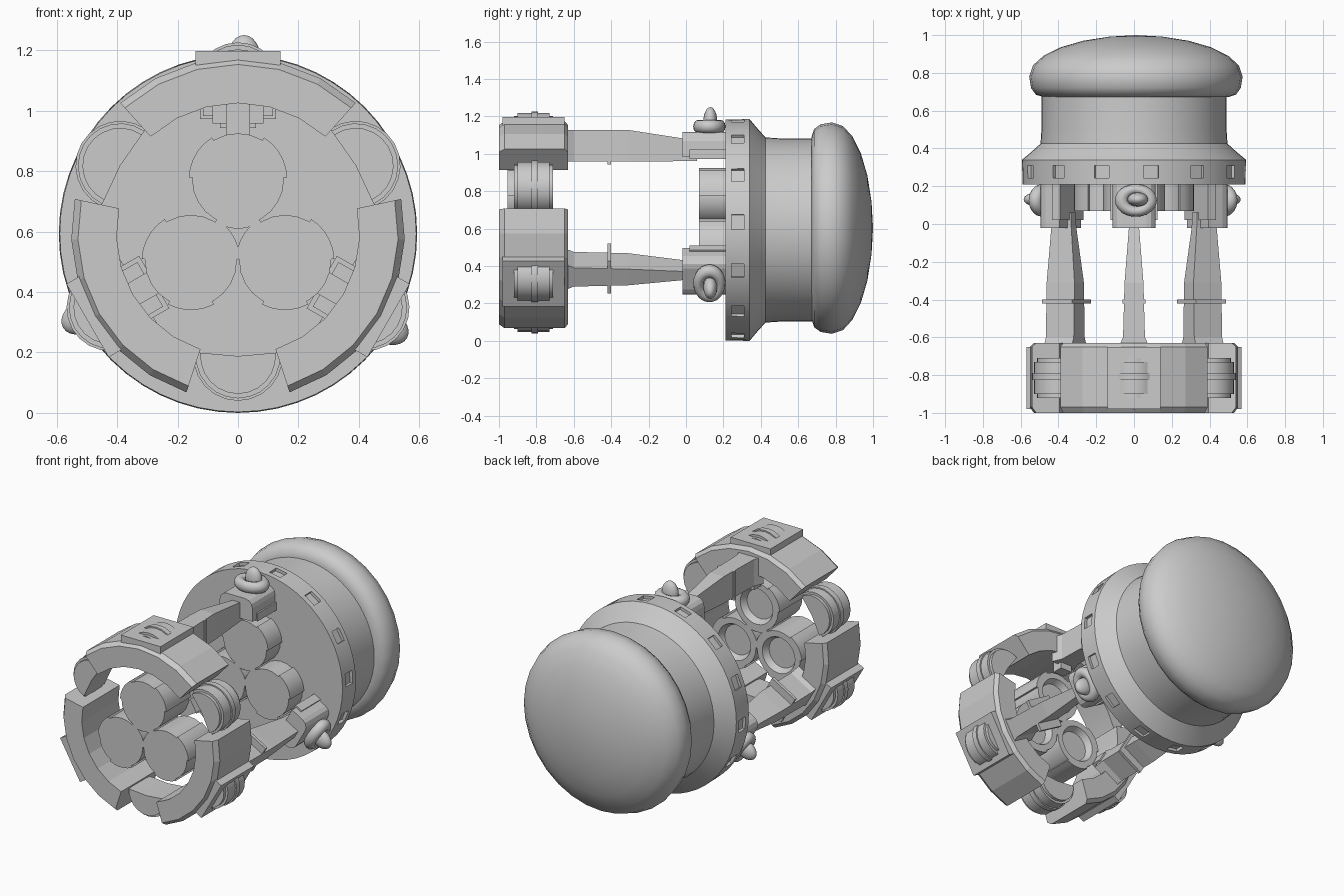
import bpy, bmesh
from math import radians, sin, cos
from mathutils import Matrix, Vector

old = bpy.data.objects.get("Cube")
if old:
    bpy.data.objects.remove(old, do_unlink=True)

AXIS = 0.593  # height of the long axis

grey = bpy.data.materials.new("light_grey")
grey.use_nodes = True
COLOUR = (0.6, 0.6, 0.6, 1)
grey.diffuse_color = COLOUR
grey.node_tree.nodes["Principled BSDF"].inputs["Base Color"].default_value = COLOUR


def finish(name, bm, turn=0, smooth=None):
    """Clean the mesh, turn it about the long axis and link it."""
    bmesh.ops.remove_doubles(bm, verts=bm.verts, dist=1e-5)
    bmesh.ops.transform(bm, verts=bm.verts, matrix=Matrix.Translation((0, 0, AXIS))
                        @ Matrix.Rotation(radians(turn), 4, 'Y'))
    bmesh.ops.recalc_face_normals(bm, faces=bm.faces)
    mesh = bpy.data.meshes.new(name)
    bm.to_mesh(mesh)
    bm.free()
    mesh.materials.append(grey)
    ob = bpy.data.objects.new(name, mesh)
    bpy.context.collection.objects.link(ob)
    if smooth:
        bpy.ops.object.select_all(action='DESELECT')
        ob.select_set(True)
        bpy.context.view_layer.objects.active = ob
        bpy.ops.object.shade_smooth_by_angle(angle=radians(smooth))
    return ob


def sweep(bm, profile, half=180, steps=32, at=(0, 0)):
    """Turn a (y, radius) profile about the y axis from -half to +half degrees."""
    rings = []
    for i in range(steps + 1):
        a = radians(-half + 2 * half * i / steps)
        rings.append([bm.verts.new((at[0] + r * sin(a), y, at[1] + r * cos(a)))
                      for y, r in profile])
    n = len(profile)
    closed = half < 180
    for p, q in zip(rings, rings[1:]):
        for j in range(n if closed else n - 1):
            k = (j + 1) % n
            bm.faces.new((p[j], p[k], q[k], q[j]))
    if closed:
        bm.faces.new(rings[0])
        bm.faces.new(rings[-1])


def block(bm, x, y, z):
    """Box between pairs of limits."""
    vs = bmesh.ops.create_cube(bm, size=1)["verts"]
    for v in vs:
        v.co = Vector([(lo + hi) / 2 + c * (hi - lo)
                       for c, (lo, hi) in zip(v.co, (x, y, z))])
    return vs


def loft(bm, stations):
    """Rectangular sections (y, half width, bottom, top) joined along y."""
    rings = [[bm.verts.new(p) for p in ((-w, y, lo), (w, y, lo), (w, y, hi), (-w, y, hi))]
             for y, w, lo, hi in stations]
    for p, q in zip(rings, rings[1:]):
        for j in range(4):
            k = (j + 1) % 4
            bm.faces.new((p[j], p[k], q[k], q[j]))
    bm.faces.new(rings[0])
    bm.faces.new(rings[-1])


# Body: flanged housing with a row of shallow slots round the rim
bm = bmesh.new()
sweep(bm, [(0.21, 0), (0.21, 0.59), (0.34, 0.593), (0.38, 0.545), (0.425, 0.495),
           (0.5, 0.49), (0.7, 0.49), (0.7, 0)], steps=56)
housing = finish("housing", bm)
bm = bmesh.new()
for i in range(14):
    vs = block(bm, (-0.04, 0.04), (0.243, 0.31), (0.572, 0.65))
    bmesh.ops.rotate(bm, verts=vs, cent=(0, 0, 0),
                     matrix=Matrix.Rotation(radians(8.8 + i * 360 / 14), 3, 'Y'))
cutter = finish("slot_cutter", bm)
cutter.hide_render = True
cutter.hide_viewport = True
cut = housing.modifiers.new("slots", 'BOOLEAN')
cut.object = cutter
cut.solver = 'EXACT'
bpy.context.view_layer.objects.active = housing
housing.select_set(True)
bpy.ops.object.modifier_apply(modifier=cut.name)
bpy.data.objects.remove(cutter, do_unlink=True)
bpy.ops.object.shade_smooth_by_angle(angle=radians(35))

# Rounded rear cap
bm = bmesh.new()
sweep(bm, [(0.672, 0), (0.672, 0.49), (0.685, 0.53), (0.72, 0.555), (0.78, 0.565),
           (0.84, 0.545), (0.89, 0.49), (0.935, 0.4), (0.97, 0.28), (0.992, 0.14), (1, 0)],
      at=(0.01, 0.01))
finish("rear_cap", bm, smooth=50)


def knob(name, turn, centre, radius):
    """Half-round block with a raised middle band and a thin fin."""
    bm = bmesh.new()
    for y0, y1, r in ((-0.92, -0.71, radius - 0.015), (-0.9, -0.73, radius),
                      (-0.825, -0.79, radius + 0.008)):
        sweep(bm, [(y0, 0), (y0, r), (y1, r), (y1, 0)], half=95, steps=12, at=(0, centre))
    finish(name, bm, turn, smooth=30)


for side, turn, d in (("top", 0, 0), ("left", 120, -0.03), ("right", 240, -0.03)):
    # Curved jaw with its back plate
    bm = bmesh.new()
    sweep(bm, [(-1, 0.432 + d), (-1, 0.56 + d), (-0.97, 0.582 + d), (-0.65, 0.582 + d),
               (-0.63, 0.56 + d), (-0.63, 0.432 + d)], half=42, steps=6)
    finish(side + "_jaw", bm, turn)
    bm = bmesh.new()
    block(bm, (-0.14, 0.14), (-0.98, -0.65), (0.5 + d, 0.605 + d))
    finish(side + "_jaw_plate", bm, turn)
    knob(side + "_jaw_knob", turn, 0.49, 0.135)

    # Tapered arm with a hook into the jaw
    bm = bmesh.new()
    loft(bm, [(-0.66, 0.085, 0.365 + d, 0.535 + d), (-0.6, 0.058, 0.365 + d, 0.535 + d),
              (-0.31, 0.05, 0.365 + d, 0.535 + d), (-0.02, 0.027, 0.368, 0.49),
              (0.06, 0.025, 0.37, 0.47)])
    block(bm, (-0.04, 0.04), (-0.7, -0.63), (0.325, 0.5 + d))
    finish(side + "_arm", bm, turn)
    bm = bmesh.new()
    w = 0.06 if turn == 0 else 0.1
    block(bm, (-w, w), (-0.42, -0.4), (0.35 + d, 0.535 + d))
    finish(side + "_arm_fin", bm, turn)

    # Arm mount with chamfered corners
    bm = bmesh.new()
    block(bm, (-0.115, 0.115), (-0.02, 0.215), (0.39, 0.525))
    long_edges = [e for e in bm.edges
                  if abs(e.verts[0].co.y - e.verts[1].co.y) > 0.1 and e.verts[0].co.z > 0.5]
    bmesh.ops.bevel(bm, geom=long_edges, offset=0.05, segments=3, profile=0.5, affect='EDGES')
    block(bm, (-0.125, 0.125), (0.02, 0.215), (0.38, 0.43))
    finish(side + "_mount", bm, turn)

    # Ring and rounded lamp on the mount
    bm = bmesh.new()
    sweep(bm, [(0.036 * cos(radians(30 * i)), 0.075 + 0.036 * sin(radians(30 * i)))
               for i in range(13)], steps=24)
    bmesh.ops.transform(bm, verts=bm.verts, matrix=Matrix.Translation((0.01, 0.125, 0.553))
                        @ Matrix.Diagonal((1, 0.78, 1, 1)) @ Matrix.Rotation(radians(90), 4, 'X'))
    finish(side + "_lamp_ring", bm, turn, smooth=60)
    bm = bmesh.new()
    bmesh.ops.create_uvsphere(bm, u_segments=20, v_segments=12, radius=1)
    bmesh.ops.transform(bm, verts=bm.verts, matrix=Matrix.Translation((0.02, 0.13, 0.58))
                        @ Matrix.Diagonal((0.055, 0.037, 0.077, 1)))
    finish(side + "_lamp", bm, turn, smooth=60)

    # Cupped front barrel and matching socket on the housing, both ribbed
    for part, y0, y1, cup in (("barrel", -0.955, -0.71, 0.04), ("socket", 0.07, 0.22, 0)):
        bm = bmesh.new()
        sweep(bm, [(y0, 0), (y0, 0.152), (y1, 0.152), (y1, 0.115), (y1 - cup, 0.095),
                   (y1 - cup, 0)], steps=24, at=(0, 0.18))
        for k in range(3):
            rib = bmesh.new()
            sweep(rib, [(y0, 0.14), (y0, 0.163), (y1, 0.163), (y1, 0.14)], half=28, steps=5)
            bmesh.ops.rotate(rib, verts=rib.verts, cent=(0, 0, 0),
                             matrix=Matrix.Rotation(radians(60 + 120 * k), 3, 'Y'))
            bmesh.ops.translate(rib, verts=rib.verts, vec=(0, 0, 0.18))
            temp = bpy.data.meshes.new("rib")
            rib.to_mesh(temp)
            rib.free()
            bm.from_mesh(temp)
            bpy.data.meshes.remove(temp)
        finish(side + "_" + part, bm, turn, smooth=30)

# Half-round knobs filling the gaps between jaws
for name, turn, centre in (("upper_left", 60, 0.45), ("upper_right", 300, 0.45),
                           ("bottom", 180, 0.405)):
    knob(name + "_gap_knob", turn, centre, 0.14)
